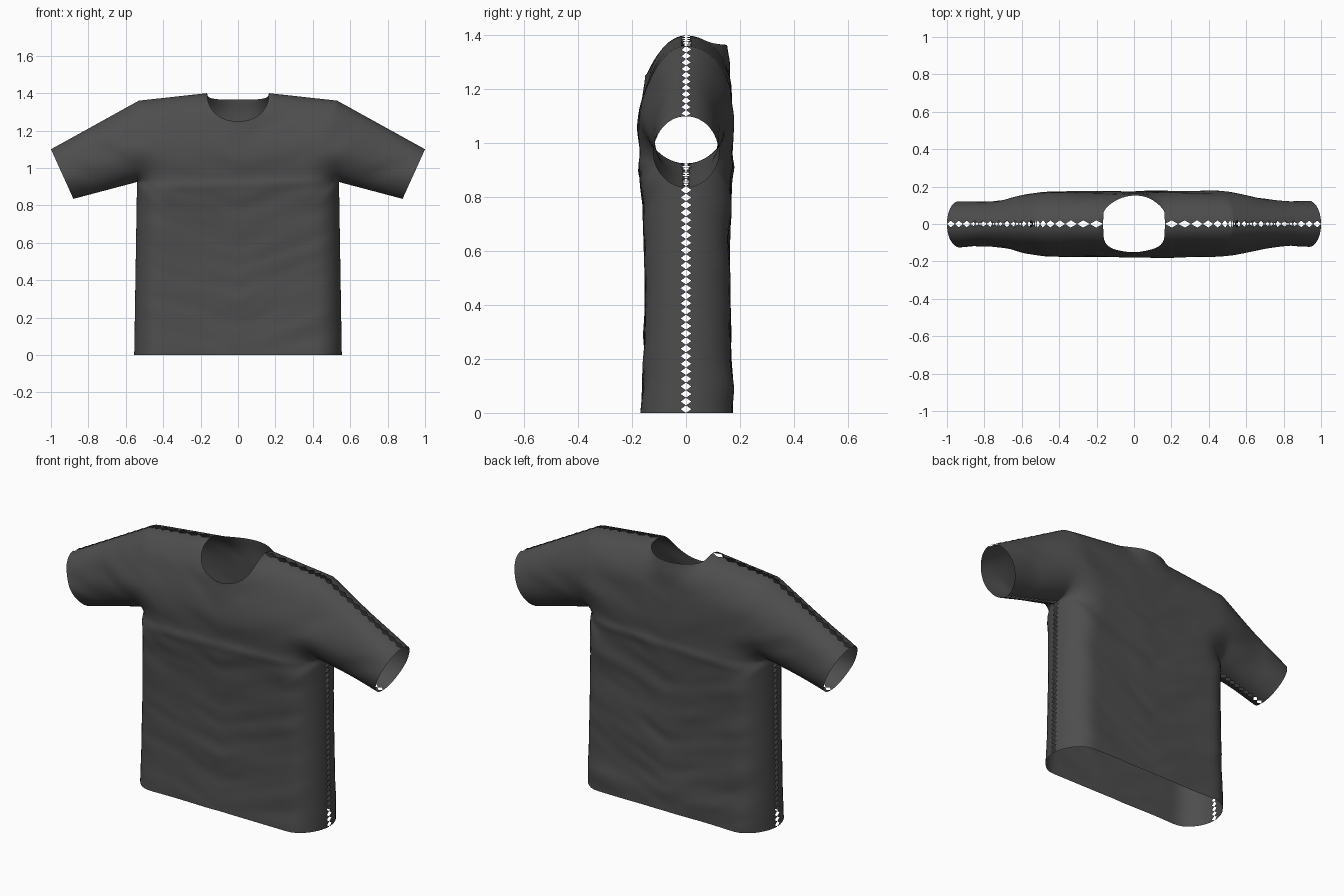
import bpy, bmesh, math
from mathutils import Vector, noise

if "Cube" in bpy.data.objects:
    bpy.data.objects.remove(bpy.data.objects["Cube"])

cloth = bpy.data.materials.new("charcoal cloth")
cloth.diffuse_color = (0.075, 0.075, 0.075, 1)
cloth.use_nodes = True
cloth.node_tree.nodes["Principled BSDF"].inputs["Base Color"].default_value = cloth.diffuse_color

# Pattern corners of one half, as (x, z)
HEM, ARMPIT = Vector((0.555, 0)), Vector((0.54, 0.925))
NECK, SHOULDER = Vector((0.165, 1.40)), Vector((0.53, 1.36))
CUFF_TOP, CUFF_LOW = Vector((1.0, 1.10)), Vector((0.88, 0.835))


def lerp_table(table, t):
    for (a, va), (b, vb) in zip(table, table[1:]):
        if t <= b:
            k = max(0, (t - a) / (b - a))
            k = k * k * (3 - 2 * k)
            return va + (vb - va) * k
    return table[-1][1]


def seam_distance(p, a, b):
    k = max(0, min(1, (p - a).dot(b - a) / (b - a).length_squared))
    return (p - a - k * (b - a)).length


def rounded(d, r):
    t = min(1, d / r)
    return math.sqrt(t * (2 - t))


FRONT_DEPTH = [(0, 0.165), (0.22, 0.155), (0.5, 0.151), (0.75, 0.158), (0.9, 0.17),
               (1.05, 0.177), (1.25, 0.155), (1.4, 0.15)]
BACK_DEPTH = [(0, 0.171), (0.09, 0.174), (0.22, 0.165), (0.6, 0.161), (1.05, 0.174), (1.4, 0.155)]


def depth(p, side, is_front):
    """Half thickness of the garment at pattern point p, and distance to the nearest seam."""
    top = min(seam_distance(p, NECK, SHOULDER), seam_distance(p, SHOULDER, CUFF_TOP))
    flank = seam_distance(p, HEM, ARMPIT)
    under = seam_distance(p, ARMPIT, CUFF_LOW)
    k = max(0, min(1, (p.x - 0.5) / 0.44))
    shape = rounded(top, (0.27 if is_front else 0.18) * (1 - k) + 0.145 * k)
    shape *= min(rounded(flank, 0.14), rounded(under, 0.2 * (1 - k) + 0.145 * k))
    body = lerp_table(FRONT_DEPTH if is_front else BACK_DEPTH, p.y)
    d = lerp_table([(0.45, body), (0.8, 0.121)], p.x)
    # soft cloth folds: mostly horizontal on the body, slanting near the arms
    x, off = p.x * side, 3.0 if is_front else 11.0
    slant = p.y - 0.35 * p.x
    fold = 0.007 * noise.noise(Vector((x * 2.2, off, slant * 9)))
    fold += 0.003 * noise.noise(Vector((x * 6, off + 5, slant * 15)))
    fold += 0.006 * math.exp(-((p.y - 0.91 - 0.03 * x) / 0.025) ** 2) * (p.x < 0.54)
    near = min(top, flank, under)
    return d * shape + fold * min(1, near / 0.12), near


def add_patch(bm, nu, nv, place, side, is_front):
    grid = []
    for i in range(nu + 1):
        row = []
        for j in range(nv + 1):
            p = place(i, j)
            y, near = depth(p, side, is_front)
            if near < 1e-4:  # zigzag stitches along the seam
                y = 0.02 * ((i + j) % 2)
            row.append(bm.verts.new((p.x * side, -y if is_front else y, p.y)))
        grid.append(row)
    for i in range(nu):
        for j in range(nv):
            bm.faces.new((grid[i][j], grid[i + 1][j], grid[i + 1][j + 1], grid[i][j + 1]))


def make_panel(name, is_front):
    n_neck, n_sh, n_low, n_up, n_arm = 12, 16, 66, 24, 22
    cols = n_neck + n_sh
    drop, power = (0.15, 2.2) if is_front else (0.035, 3.5)

    def ease(j):
        return (1 - math.cos(math.pi * j / n_up)) / 2

    def col_x(i, edge):
        if i <= n_neck:
            return NECK.x * math.sin(math.pi / 2 * i / n_neck)
        return NECK.x + (edge - NECK.x) * math.sin(math.pi / 2 * (i - n_neck) / n_sh)

    def lower(i, j):
        edge = HEM.lerp(ARMPIT, j / n_low)
        return Vector((col_x(i, edge.x), edge.y))

    def upper(i, j):
        xt = col_x(i, SHOULDER.x)
        if i < n_neck:  # neckline
            zt = NECK.y - drop * (1 - (xt / NECK.x) ** power) ** (1 / power)
        else:
            zt = NECK.lerp(SHOULDER, (xt - NECK.x) / (SHOULDER.x - NECK.x)).y
        return Vector((col_x(i, ARMPIT.x), ARMPIT.y)).lerp(Vector((xt, zt)), ease(j))

    def sleeve(i, j):
        k = i / n_arm
        return ARMPIT.lerp(CUFF_LOW, k).lerp(SHOULDER.lerp(CUFF_TOP, k), ease(j))

    bm = bmesh.new()
    for side in (1, -1):
        add_patch(bm, cols, n_low, lower, side, is_front)
        add_patch(bm, cols, n_up, upper, side, is_front)
        add_patch(bm, n_arm, n_up, sleeve, side, is_front)
    bmesh.ops.remove_doubles(bm, verts=bm.verts, dist=1e-5)
    bmesh.ops.recalc_face_normals(bm, faces=bm.faces)
    facing = sum(f.normal.y * f.calc_area() for f in bm.faces)
    if (facing > 0) == is_front:
        bmesh.ops.reverse_faces(bm, faces=bm.faces)
    for f in bm.faces:
        f.smooth = True
    mesh = bpy.data.meshes.new(name)
    bm.to_mesh(mesh)
    bm.free()
    mesh.materials.append(cloth)
    bpy.context.collection.objects.link(bpy.data.objects.new(name, mesh))


make_panel("shirt_front", True)
make_panel("shirt_back", False)
